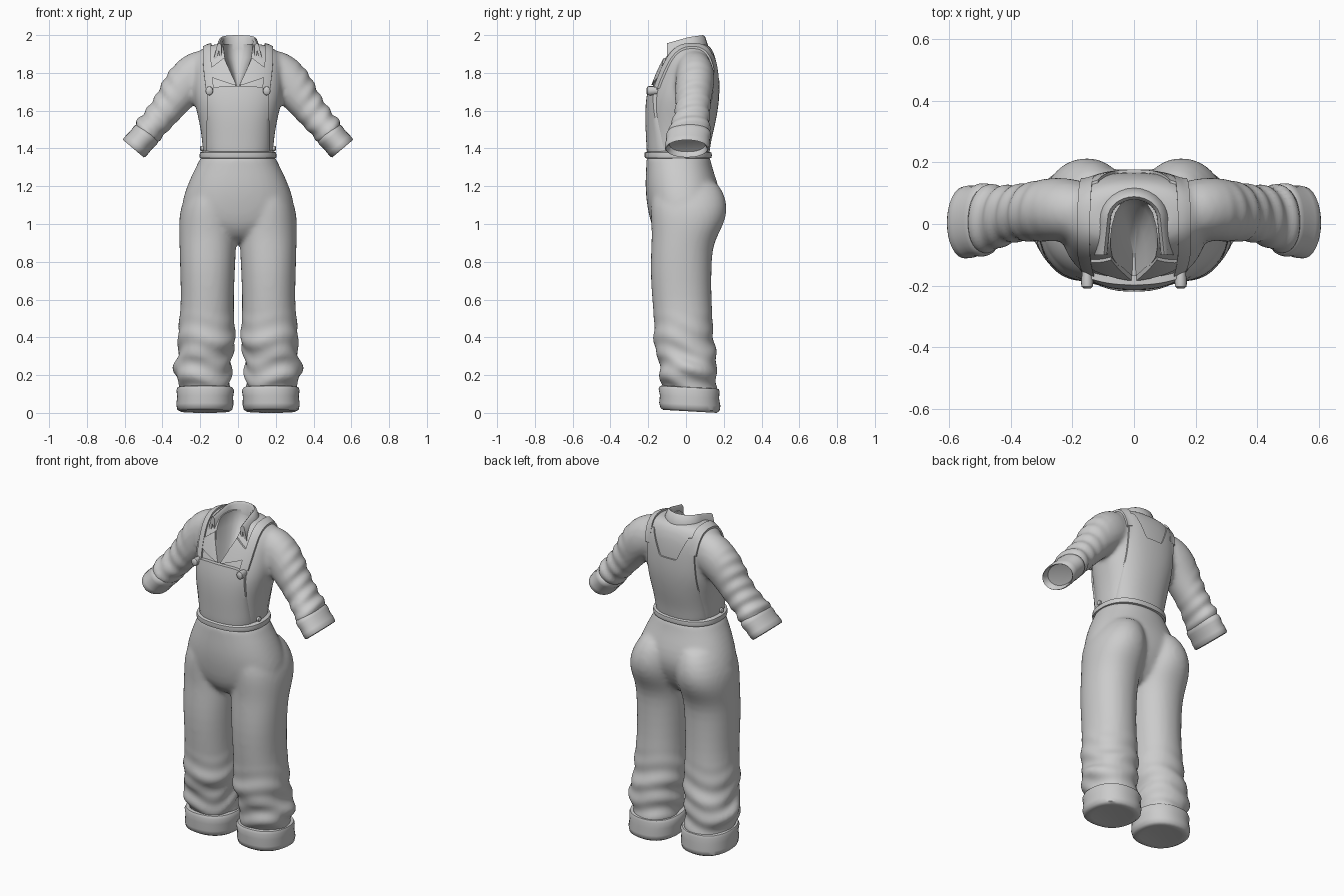
import bpy, bmesh, math
from mathutils import Vector
from mathutils.bvhtree import BVHTree

if "Cube" in bpy.data.objects:
    bpy.data.objects.remove(bpy.data.objects["Cube"])

mat = bpy.data.materials.new("grey cloth")
mat.diffuse_color = (0.6, 0.6, 0.6, 1)
mat.use_nodes = True
mat.node_tree.nodes["Principled BSDF"].inputs["Base Color"].default_value = mat.diffuse_color


def add_object(name, bm):
    bmesh.ops.recalc_face_normals(bm, faces=bm.faces)
    me = bpy.data.meshes.new(name)
    bm.to_mesh(me)
    bm.free()
    ob = bpy.data.objects.new(name, me)
    bpy.context.collection.objects.link(ob)
    me.materials.append(mat)
    return ob


def smooth(ob, angle=45):
    bpy.ops.object.select_all(action='DESELECT')
    ob.select_set(True)
    bpy.context.view_layer.objects.active = ob
    bpy.ops.object.shade_smooth_by_angle(angle=math.radians(angle))


def loft(bm, rings, n=24, p=2.3):
    """Skin over superellipse rings given as (centre, half axis u, half axis v)."""
    loops = []
    for c, u, v in rings:
        loop = []
        for i in range(n):
            a = 2 * math.pi * i / n
            ca, sa = math.cos(a), math.sin(a)
            k = (abs(ca) ** p + abs(sa) ** p) ** (-1 / p)
            loop.append(bm.verts.new(Vector(c) + Vector(u) * ca * k + Vector(v) * sa * k))
        loops.append(loop)
    for a, b in zip(loops, loops[1:]):
        for i in range(n):
            bm.faces.new((a[i], a[(i + 1) % n], b[(i + 1) % n], b[i]))
    bm.faces.new(loops[0])
    bm.faces.new(loops[-1])


def flat(rows, s=1, tilt=0.0):
    """Level rings from rows of (z, x0, x1, y0, y1)."""
    return [((s * (x0 + x1) / 2, (y0 + y1) / 2, z), ((x1 - x0) / 2, 0, 0),
             (0, (y1 - y0) / 2, -tilt)) for z, x0, x1, y0, y1 in rows]


def bake(ob):
    dg = bpy.context.evaluated_depsgraph_get()
    me = bpy.data.meshes.new_from_object(ob.evaluated_get(dg))
    ob.modifiers.clear()
    ob.data = me


def fuse(ob, fold, voxel=0.013):
    """Round off, merge overlapping lofts into one cloth surface, then add folds."""
    ob.modifiers.new("round", 'SUBSURF').levels = 1
    m = ob.modifiers.new("fuse", 'REMESH')
    m.mode, m.voxel_size = 'VOXEL', voxel
    m = ob.modifiers.new("relax", 'SMOOTH')
    m.factor, m.iterations = 0.5, 7
    bake(ob)
    moves = [v.normal * fold(v.co) for v in ob.data.vertices]
    for v, d in zip(ob.data.vertices, moves):
        v.co += d


# Trousers: hips and two legs
hips = [(.90, -.03, .03, -.10, .06), (.94, -.12, .12, -.15, .10), (.99, -.25, .25, -.182, .135),
        (1.05, -.30, .30, -.198, .165), (1.12, -.298, .298, -.21, .185), (1.20, -.272, .272, -.217, .175),
        (1.28, -.236, .236, -.213, .145), (1.34, -.203, .203, -.21, .13), (1.38, -.193, .193, -.21, .125)]
leg = [(.06, .04, .30, -.12, .16), (.13, .045, .305, -.115, .165), (.17, .04, .315, -.135, .165),
       (.23, .025, .36, -.15, .155), (.28, .045, .32, -.13, .172), (.34, .012, .315, -.18, .155),
       (.42, .012, .322, -.168, .142), (.50, .02, .31, -.17, .143), (.60, .022, .302, -.18, .135),
       (.75, .016, .307, -.19, .135), (.87, .01, .31, -.185, .14), (.94, .005, .312, -.182, .168),
       (1.01, .003, .314, -.185, .207), (1.09, .005, .305, -.19, .222), (1.17, .015, .27, -.18, .20),
       (1.25, .04, .21, -.15, .15)]
bm = bmesh.new()
loft(bm, flat(hips))
for s in (1, -1):
    loft(bm, flat(leg, s), p=2.2)
trousers = add_object("trousers", bm)


def leg_fold(c):
    w = max(0, min(1, (.55 - c.z) / .25))
    a = math.atan2(c.y + .01, abs(c.x) - .165)
    return .006 * w * math.sin(55 * c.z + 2 * math.sin(a * 2) + a)


fuse(trousers, leg_fold)
smooth(trousers, 60)

# Turned-up trouser cuffs
cuff = [(.10, .06, .28, -.10, .14), (.137, .05, .30, -.12, .16), (.135, .03, .32, -.138, .173),
        (.12, .02, .326, -.145, .178), (.085, .026, .322, -.138, .175), (.045, .024, .327, -.142, .182),
        (.018, .03, .322, -.135, .178), (.008, .045, .305, -.12, .163), (.012, .07, .28, -.095, .138)]
for s, side in ((1, "left"), (-1, "right")):
    bm = bmesh.new()
    loft(bm, flat(cuff, s, .008), 32)
    smooth(add_object("trouser_cuff_" + side, bm), 50)

# Shirt: torso and two sleeves
torso = [(1.30, -.16, .16, -.18, .10), (1.36, -.185, .185, -.198, .115), (1.43, -.19, .19, -.20, .122),
         (1.50, -.198, .198, -.204, .14), (1.58, -.215, .215, -.206, .157), (1.66, -.235, .235, -.198, .168),
         (1.73, -.24, .24, -.178, .17), (1.80, -.24, .24, -.15, .168), (1.86, -.235, .235, -.125, .162),
         (1.91, -.215, .215, -.095, .148), (1.945, -.17, .17, -.06, .125), (1.955, -.10, .10, -.04, .10)]
# sleeve rows: x, z, y, in-plane radius, y radius
sleeve = [(.13, 1.83, .04, .10, .09), (.19, 1.81, .045, .118, .10), (.25, 1.775, .05, .118, .105),
          (.305, 1.71, .042, .108, .102), (.345, 1.65, .038, .094, .095), (.385, 1.60, .036, .086, .092),
          (.425, 1.553, .028, .084, .098), (.445, 1.528, .022, .074, .10), (.47, 1.503, .018, .09, .118),
          (.49, 1.475, .015, .068, .105), (.51, 1.45, .012, .066, .10)]
bm = bmesh.new()
loft(bm, flat(torso), p=2.5)
for s in (1, -1):
    rings = []
    for i, (x, z, y, rn, ry) in enumerate(sleeve):
        a, b = sleeve[max(i - 1, 0)], sleeve[min(i + 1, len(sleeve) - 1)]
        d = Vector((b[0] - a[0], 0, b[1] - a[1])).normalized()
        rings.append(((s * x, y, z), (-d.z * rn * s, 0, d.x * rn), (0, ry, 0)))
    loft(bm, rings, p=2.1)
shirt = add_object("shirt", bm)


def sleeve_fold(c):
    x = abs(c.x)
    w = max(0, min(1, (x - .3) / .1))
    return .004 * w * math.sin(60 * (x - c.z) + 14 * c.y)


fuse(shirt, sleeve_fold)

# Rolled sleeve cuffs with a recessed opening
roll = [(-.012, .70), (-.012, .90), (0, 1.0), (.02, 1.02), (.045, .98), (.075, 1.01), (.10, 1.0),
        (.107, .94), (.10, .87), (.075, .82), (.07, .5)]
for s, side in ((1, "left"), (-1, "right")):
    bm = bmesh.new()
    loft(bm, [((s * (.482 + .67 * t), .015 - .1 * t, 1.478 - .74 * t), (s * .074 * .78 * k, 0, .074 * .66 * k),
               (0, .117 * k, 0)) for t, k in roll], 32, 2.1)
    smooth(add_object("sleeve_cuff_" + side, bm), 50)

# Draped panels: grids cast on to the shirt, with edges turned down
tree = BVHTree.FromPolygons([v.co.copy() for v in shirt.data.vertices],
                            [tuple(p.vertices) for p in shirt.data.polygons])


def drape(name, ray, lift, nu=12, nv=12):
    """ray(u, v) gives (origin, direction); lift(u, v) is the stand-off from the shirt."""
    bm = bmesh.new()
    grid = []
    for j in range(-1, nv + 2):
        row = []
        for i in range(-1, nu + 2):
            u, v = min(max(i, 0), nu) / nu, min(max(j, 0), nv) / nv
            o, d = ray(u, v)
            o, d = Vector(o), Vector(d).normalized()
            hit = tree.ray_cast(o, d)[0] or o + d
            rim = i in (-1, nu + 1) or j in (-1, nv + 1)
            row.append(bm.verts.new(hit - d * (-.008 if rim else lift(u, v))))
        grid.append(row)
    for a, b in zip(grid, grid[1:]):
        for i in range(len(a) - 1):
            bm.faces.new((a[i], a[i + 1], b[i + 1], b[i]))
    ob = add_object(name, bm)
    smooth(ob, 50)
    return ob


def from_y(x, z, y):
    return (x, y, z), (0, -y, 0)


# Bib, back panel
drape("bib", lambda u, v: from_y((2 * u - 1) * (.172 - .012 * v), 1.35 + .38 * v - .02 * v * abs(2 * u - 1) ** 4, -1),
      lambda u, v: .011 + .012 * v ** 4, 18, 18)


def back_ray(u, v):
    k = abs(2 * u - 1)
    top = 1.76 + .14 * min(1, max(0, (k - .35) / .4))
    return from_y((2 * u - 1) * (.168 - .012 * v), 1.35 + (top - 1.35) * v, 1)


drape("back_panel", back_ray, lambda u, v: .009, 32, 20)

for s, side in ((1, "left"), (-1, "right")):
    # Shoulder strap, wrapping from the bib over to the back panel
    def strap_ray(u, v):
        a = math.radians(181 - 147 * v)
        x = s * (.15 + .015 * math.sin(math.pi * v) + .042 * (u - .5))
        d = Vector((0, math.cos(a), math.sin(a)))
        return Vector((x, .02, 1.72)) + d, -d
    drape("strap_" + side, strap_ray, lambda u, v: .012, 4, 28)

    # Lapel beside the open neck
    def lapel_ray(u, v):
        inner = Vector((.008 + .066 * v, 1.735 + .145 * v))
        outer = Vector((.02 + .12 * min(1, v * 2.2), 1.735 + .04 * min(1, v * 2.2) + .10 * max(0, v - .45)))
        p = inner.lerp(outer, u)
        return from_y(s * p.x, p.y, -1)
    drape("lapel_" + side, lapel_ray, lambda u, v: .010, 8, 10)

    # Strap buckle and button
    bm = bmesh.new()
    rows = [(-.165, .016), (-.20, .02), (-.215, .019), (-.221, .012)]
    loft(bm, [((s * .152, y + .012, 1.705), (r, 0, 0), (0, 0, r * 1.2)) for y, r in rows], 16, 2)
    smooth(add_object("buckle_" + side, bm))

    # Hip button
    bm = bmesh.new()
    loft(bm, [((s * (.17 + t), -.07, 1.40), (0, r, 0), (0, 0, r)) for t, r in ((0, .014), (.026, .014), (.03, .009))], 16, 2)
    smooth(add_object("hip_button_" + side, bm))

# Open neck, cut out of the shirt
bm = bmesh.new()
loft(bm, flat([(1.72, -.006, .006, -.30, -.09), (1.80, -.04, .04, -.30, .0), (1.88, -.07, .07, -.30, .06),
               (1.93, -.078, .078, -.30, .08), (2.1, -.078, .078, -.30, .085)]), 24, 2.6)
cutter = add_object("neck_cutter", bm)
cutter.hide_render = True
m = shirt.modifiers.new("neck", 'BOOLEAN')
m.operation, m.object, m.solver = 'DIFFERENCE', cutter, 'EXACT'
bake(shirt)
bpy.data.objects.remove(cutter)
smooth(shirt, 50)

# Folded collar: a section swept around a horseshoe path
bm = bmesh.new()
secs = []
n = 28
for i in range(n + 1):
    t = 2 * i / n - 1
    if abs(t) > .5:
        k = (abs(t) - .5) * 2
        c, nrm = Vector((math.copysign(.082 + .012 * k, t), .015 - .115 * k, 0)), Vector((math.copysign(1, t), 0, 0))
    else:
        a = t * math.pi
        nrm = Vector((math.sin(a), math.cos(a), 0))
        c, k = Vector((.082 * nrm.x, .015 + .07 * nrm.y, 0)), 0
    top = 1.972 + .028 * (c.y + .1) / .185 - .015 * k
    low = 1.92 - .065 * k
    sec = [(-.008, low - .03), (-.006, top - .012), (.004, top), (.016, top - .008),
           (.036, low + .012), (.034, low), (.022, low), (.008, top - .04)]
    secs.append([bm.verts.new(c + nrm * r + Vector((0, 0, z))) for r, z in sec])
for a, b in zip(secs, secs[1:]):
    for i in range(8):
        bm.faces.new((a[i], a[(i + 1) % 8], b[(i + 1) % 8], b[i]))
bm.faces.new(secs[0])
bm.faces.new(secs[-1])
smooth(add_object("collar", bm), 50)

# Waistband
bm = bmesh.new()
loft(bm, flat([(1.345, -.185, .185, -.20, .115), (1.35, -.202, .202, -.217, .134), (1.362, -.204, .204, -.22, .137),
               (1.378, -.201, .201, -.219, .135), (1.386, -.185, .185, -.20, .115)]), 48, 2.4)
smooth(add_object("waistband", bm), 40)
